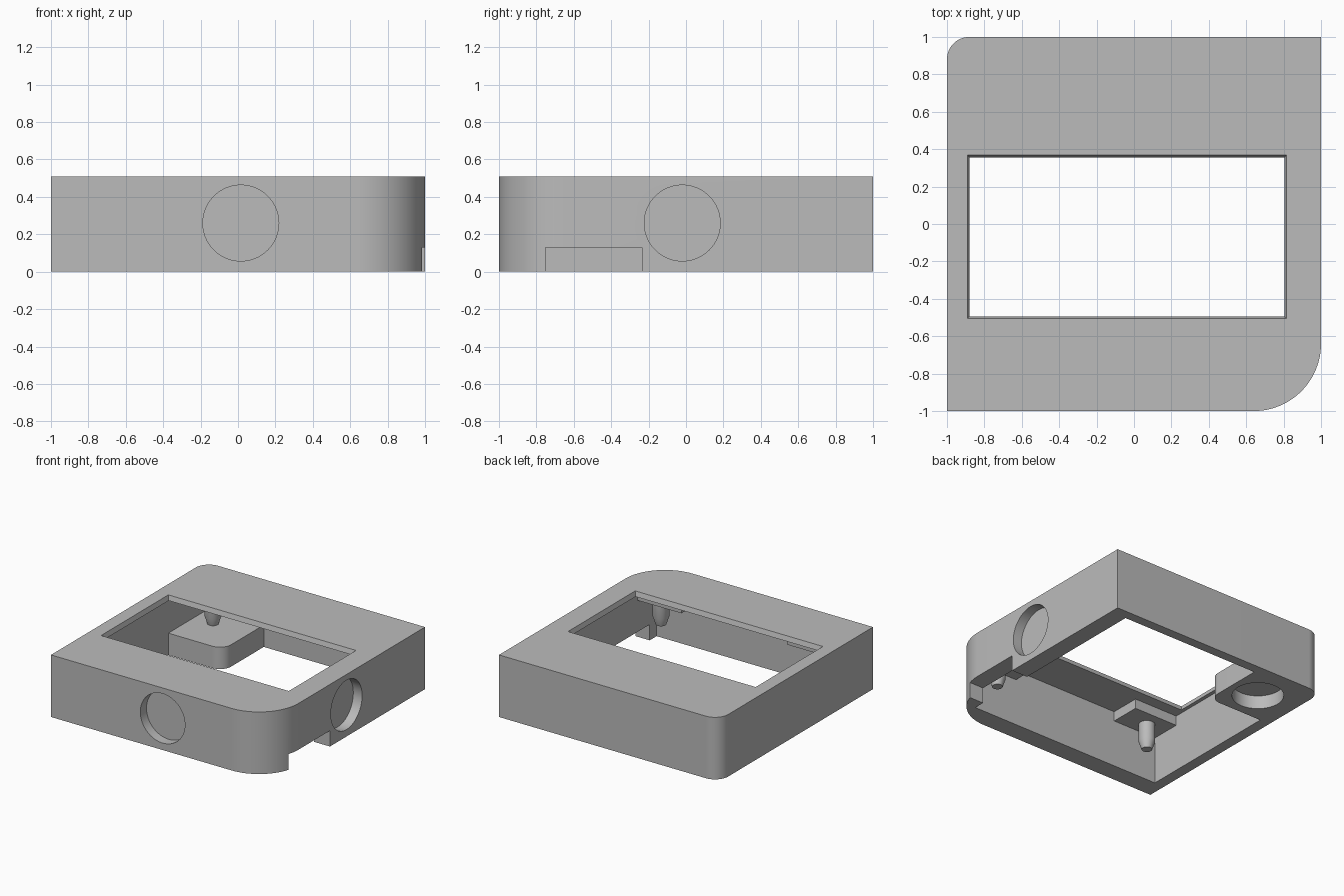
import bpy, bmesh, math
from mathutils import Matrix

if "Cube" in bpy.data.objects:
    bpy.data.objects.remove(bpy.data.objects["Cube"])

grey = bpy.data.materials.new("plain grey")
grey.diffuse_color = (0.5, 0.5, 0.5, 1)
grey.use_nodes = True
grey.node_tree.nodes["Principled BSDF"].inputs["Base Color"].default_value = grey.diffuse_color


def make(name, bm):
    bmesh.ops.recalc_face_normals(bm, faces=bm.faces)
    me = bpy.data.meshes.new(name)
    bm.to_mesh(me)
    bm.free()
    me.materials.append(grey)
    ob = bpy.data.objects.new(name, me)
    bpy.context.collection.objects.link(ob)
    return ob


def outline(x0, x1, y0, y1, radii=(0, 0, 0, 0), n=24):
    """Rectangle outline with one radius per corner, anticlockwise from front left."""
    pts = []
    corners = [(x0, y0, 1, 1), (x1, y0, -1, 1), (x1, y1, -1, -1), (x0, y1, 1, -1)]
    for i, ((x, y, sx, sy), r) in enumerate(zip(corners, radii)):
        if r == 0:
            pts.append((x, y))
            continue
        for k in range(n + 1):
            a = math.pi + (i + k / n) * math.pi / 2
            pts.append((x + sx * r + r * math.cos(a), y + sy * r + r * math.sin(a)))
    return pts


def loft(name, low, z0, high, z1):
    bm = bmesh.new()
    a = [bm.verts.new((x, y, z0)) for x, y in low]
    b = [bm.verts.new((x, y, z1)) for x, y in high]
    bm.faces.new(a)
    bm.faces.new(b)
    for i in range(len(a)):
        j = (i + 1) % len(a)
        bm.faces.new((a[i], a[j], b[j], b[i]))
    return make(name, bm)


def prism(name, pts, z0, z1):
    return loft(name, pts, z0, pts, z1)


def disc(name, loc, axis, r, depth):
    bm = bmesh.new()
    rot = Matrix.Rotation(math.pi / 2, 4, axis) if axis != 'Z' else Matrix()
    bmesh.ops.create_cone(bm, cap_ends=True, segments=64, radius1=r, radius2=r,
                          depth=depth, matrix=Matrix.Translation(loc) @ rot)
    return make(name, bm)


def cut(ob, cutter):
    cutter.hide_render = True
    mod = ob.modifiers.new("cut", 'BOOLEAN')
    mod.operation = 'DIFFERENCE'
    mod.solver = 'EXACT'
    mod.object = cutter
    bpy.context.view_layer.objects.active = ob
    bpy.ops.object.modifier_apply(modifier=mod.name)
    bpy.data.objects.remove(cutter)


H, CEIL = 0.51, 0.47
L, R, F, B = -0.91, 0.855, -0.84, 0.92      # inside faces of the walls

# Shell: open underneath, with a tapered window in the top
shell = prism("case_shell", outline(-1, 1, -1, 1, (0, 0.36, 0, 0.12)), 0, H)
cut(shell, prism("cavity", outline(L, R, F, B), -0.1, CEIL))
e = 0.017
top = outline(-0.885 - e, 0.81 + e, -0.5 - e, 0.362 + e)
low = outline(-0.885 + e, 0.81 - e, -0.5 + e, 0.362 - e)
cut(shell, loft("window", low, CEIL - 0.04 + 0.04 * 0.5 - 0.02, top, H + 0.04))

# Shallow round recesses in the front and right walls, and a slot under the right wall
cut(shell, disc("front_recess", (0.015, -1, 0.26), 'X', 0.203, 0.16))
cut(shell, disc("side_recess", (1, -0.02, 0.26), 'Y', 0.203, 0.16))
cut(shell, prism("slot", outline(0.8, 1.1, -0.75, -0.235), -0.1, 0.13))

# Corner boss with a round pocket underneath
boss = prism("corner_boss", outline(L - 0.02, -0.41, 0.395, B + 0.02, (0, 0.1, 0, 0)), 0, 0.18)
cut(boss, disc("pocket", (-0.66, 0.665, 0), 'Z', 0.195, 0.22))

# Pads under the ceiling, each with a tapered pin
pins = []
for side, sx in (("left", -1), ("right", 1)):
    for end, sy in (("front", -1), ("back", 1)):
        xw = L if sx < 0 else R
        yw = F if sy < 0 else B
        xs = sorted((xw + sx * 0.01, xw - sx * 0.4))
        ys = sorted((yw + sy * 0.01, yw - sy * 0.25))
        prism(f"{end}_{side}_pad", outline(*xs, *ys), 0.39, CEIL + 0.01)
        bm = bmesh.new()
        rings = []
        for r, z in ((0.063, 0.4), (0.063, 0.245), (0.04, 0.175)):
            rings.append([bm.verts.new((sx * 0.735 + r * math.cos(t * math.pi / 16),
                                        sy * 0.725 + r * math.sin(t * math.pi / 16), z))
                          for t in range(32)])
        for a, b in zip(rings, rings[1:]):
            for i in range(32):
                bm.faces.new((a[i], a[(i + 1) % 32], b[(i + 1) % 32], b[i]))
        bm.faces.new(rings[0])
        bm.faces.new(rings[-1])
        pins.append(make(f"{end}_{side}_pin", bm))

# Smooth the round walls, keep the edges crisp
for ob in [shell, boss] + pins:
    bpy.ops.object.select_all(action='DESELECT')
    ob.select_set(True)
    bpy.context.view_layer.objects.active = ob
    bpy.ops.object.shade_smooth_by_angle(angle=math.radians(20))
